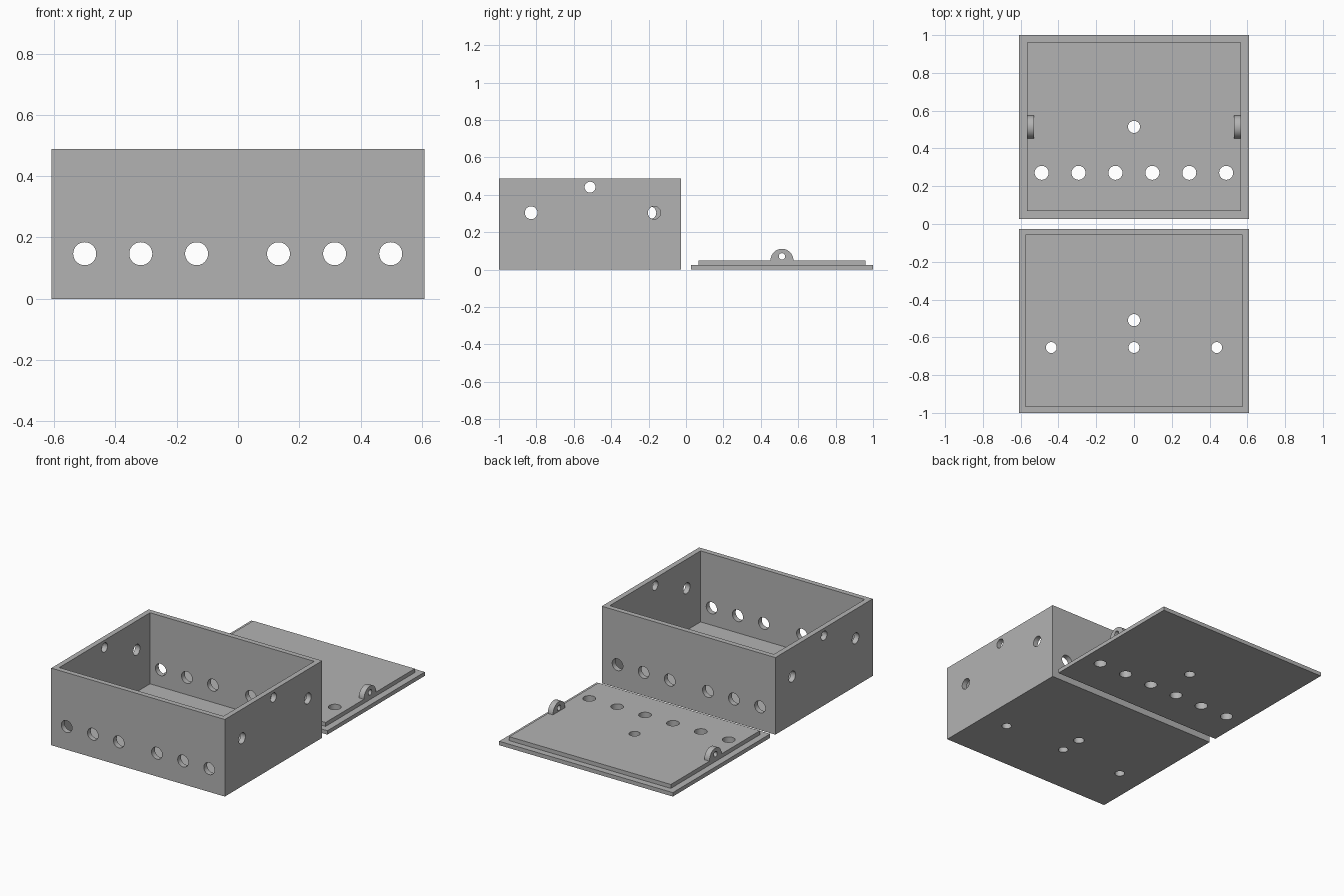
import bpy, bmesh, math
from mathutils import Matrix, Vector

cube = bpy.data.objects.get("Cube")
if cube:
    bpy.data.objects.remove(cube, do_unlink=True)

grey = bpy.data.materials.new("plain grey")
grey.use_nodes = True
colour = (0.45, 0.45, 0.45, 1)
grey.diffuse_color = colour
grey.node_tree.nodes["Principled BSDF"].inputs["Base Color"].default_value = colour

TURN = {"x": Matrix.Rotation(math.pi / 2, 4, "Y"),
        "y": Matrix.Rotation(math.pi / 2, 4, "X"),
        "z": Matrix.Identity(4)}


def make_object(name, bm):
    mesh = bpy.data.meshes.new(name)
    bm.to_mesh(mesh)
    bm.free()
    obj = bpy.data.objects.new(name, mesh)
    obj.data.materials.append(grey)
    bpy.context.collection.objects.link(obj)
    return obj


def add_box(bm, low, high):
    low, high = Vector(low), Vector(high)
    place = Matrix.Translation((low + high) / 2) @ Matrix.Diagonal((*(high - low), 1))
    bmesh.ops.create_cube(bm, size=1, matrix=place)


def add_rod(bm, centre, radius, axis, length):
    bmesh.ops.create_cone(bm, cap_ends=True, segments=48, radius1=radius, radius2=radius,
                          depth=length, matrix=Matrix.Translation(centre) @ TURN[axis])


def activate(obj):
    bpy.ops.object.select_all(action="DESELECT")
    obj.select_set(True)
    bpy.context.view_layer.objects.active = obj


def carve(obj, bm, operation="DIFFERENCE"):
    """Apply the shapes in bm to obj as one boolean."""
    tool = make_object("cutter", bm)
    tool.hide_render = True
    mod = obj.modifiers.new("carve", "BOOLEAN")
    mod.operation, mod.solver, mod.object = operation, "EXACT", tool
    activate(obj)
    bpy.ops.object.modifier_apply(modifier=mod.name)
    bpy.data.objects.remove(tool, do_unlink=True)


def finish(obj):
    activate(obj)
    bpy.ops.object.shade_smooth_by_angle(angle=math.radians(30))


HALF, GAP, WALL, HEIGHT, FLOOR = 0.608, 0.026, 0.033, 0.488, 0.038

# Open box: a block with its inside removed
bm = bmesh.new()
add_box(bm, (-HALF, -1, 0), (HALF, -GAP, HEIGHT))
box = make_object("open_box", bm)
bm = bmesh.new()
add_box(bm, (-HALF + WALL, -1 + WALL, FLOOR), (HALF - WALL, -GAP - WALL, HEIGHT + 0.1))
carve(box, bm)

# Holes in the box walls and floor
bm = bmesh.new()
for y in (-1, -GAP):
    for x in (-0.5, -0.317, -0.135, 0.132, 0.315, 0.498):
        add_rod(bm, (x, y, 0.147), 0.0375, "y", 0.12)
for side, rear in ((1, -0.17), (-1, -0.193)):
    add_rod(bm, (side * HALF, -0.828, 0.304), 0.034, "x", 0.12)
    add_rod(bm, (side * HALF, rear, 0.304), 0.034, "x", 0.12)
    add_rod(bm, (side * HALF, -0.513, 0.441), 0.029, "x", 0.12)
for x in (-0.438, 0, 0.438):
    add_rod(bm, (x, -0.654, 0), 0.029, "z", 0.2)
add_rod(bm, (0, -0.509, 0), 0.032, "z", 0.2)
carve(box, bm)
finish(box)

# Lid: outer plate with a raised inner step
bm = bmesh.new()
add_box(bm, (-HALF, GAP, 0), (HALF, 1, 0.025))
lid = make_object("lid", bm)
bm = bmesh.new()
add_box(bm, (-0.566, 0.068, 0.01), (0.566, 0.96, 0.05))
carve(lid, bm, "UNION")

# Holes in the lid
bm = bmesh.new()
for i in range(6):
    add_rod(bm, (-0.489 + i * 0.1954, 0.271, 0), 0.037, "z", 0.2)
add_rod(bm, (0, 0.514, 0), 0.032, "z", 0.2)
carve(lid, bm)
finish(lid)

# Rounded lugs at the lid sides, each with a pin hole
for side, name in ((1, "left_lug"), (-1, "right_lug")):
    bm = bmesh.new()
    add_rod(bm, (side * 0.548, 0.513, 0.05), 0.061, "x", 0.036)
    lug = make_object(name, bm)
    bm = bmesh.new()
    add_box(bm, (side * 0.548 - 0.1, 0.4, -0.1), (side * 0.548 + 0.1, 0.6, 0.05))
    carve(lug, bm)
    bm = bmesh.new()
    add_rod(bm, (side * 0.548, 0.513, 0.071), 0.017, "x", 0.1)
    carve(lug, bm)
    finish(lug)
